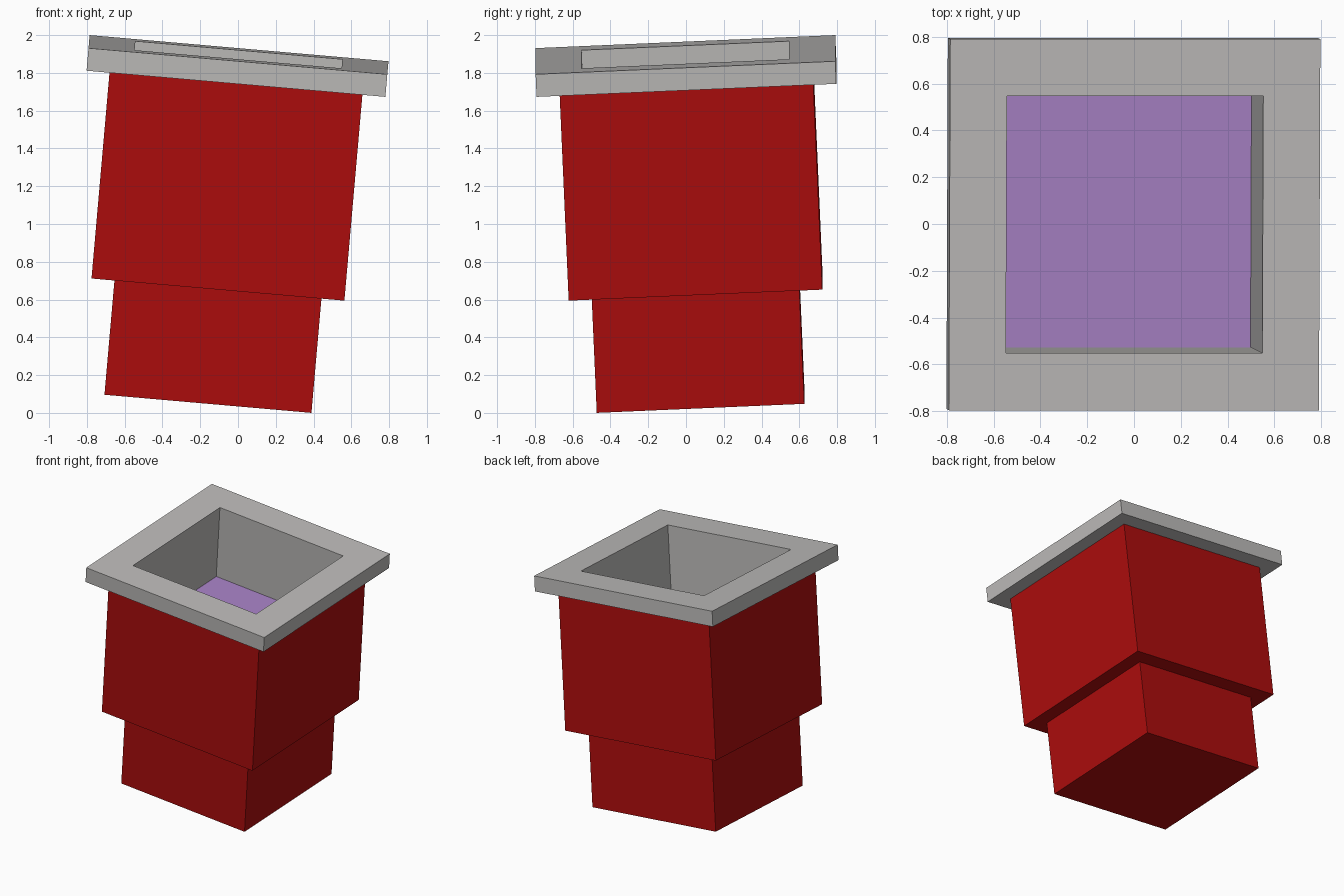
import bpy, bmesh, math
from mathutils import Matrix, Euler

if "Cube" in bpy.data.objects:
    bpy.data.objects.remove(bpy.data.objects["Cube"])

# The whole model leans: local z is the axis of the stacked boxes
LEAN = (Matrix.Translation((-0.157, 0.077, 0.072))
        @ Euler((math.radians(2.5), math.radians(5.0), 0)).to_matrix().to_4x4())

# Half widths and heights along the axis
LOWER, UPPER, RIM, HOLE = 0.55, 0.672, 0.794, 0.55
STEP, RIM_LOW, TOP, FLOOR = 0.613, 1.713, 1.833, 1.253


def material(name, rgb):
    mat = bpy.data.materials.new(name)
    mat.use_nodes = True
    color = (*rgb, 1.0)
    mat.diffuse_color = color
    mat.node_tree.nodes["Principled BSDF"].inputs["Base Color"].default_value = color
    return mat


def square_loft(name, profile, mat, cap_start=False, cap_end=False):
    """Join square rings given as (half width, height) and lean the result."""
    bm = bmesh.new()
    corners = ((-1, -1), (1, -1), (1, 1), (-1, 1))
    rings = [[bm.verts.new((x * h, y * h, z)) for x, y in corners] for h, z in profile]
    for a, b in zip(rings, rings[1:]):
        for i in range(4):
            j = (i + 1) % 4
            bm.faces.new((a[i], a[j], b[j], b[i]))
    if cap_start:
        bm.faces.new(rings[0][::-1])
    if cap_end:
        bm.faces.new(rings[-1])
    bm.transform(LEAN)
    mesh = bpy.data.meshes.new(name)
    bm.to_mesh(mesh)
    bm.free()
    mesh.materials.append(mat)
    obj = bpy.data.objects.new(name, mesh)
    bpy.context.collection.objects.link(obj)
    return obj


red = material("red", (0.42, 0.004, 0.004))
grey = material("light grey", (0.51, 0.50, 0.49))
purple = material("purple", (0.39, 0.22, 0.56))

# Narrow base and wider upper body
square_loft("lower_body", [(LOWER, 0), (LOWER, STEP)], red, cap_start=True)
square_loft("upper_body", [(UPPER, STEP), (UPPER, RIM_LOW)], red, cap_start=True)

# Overhanging rim that turns down into the walls of the well
square_loft("rim_and_well", [(UPPER, RIM_LOW), (RIM, RIM_LOW), (RIM, TOP),
                             (HOLE, TOP), (HOLE, FLOOR)], grey)

# Coloured floor of the well
square_loft("well_floor", [(HOLE, FLOOR - 0.008), (HOLE, FLOOR)], purple,
            cap_start=True, cap_end=True)
